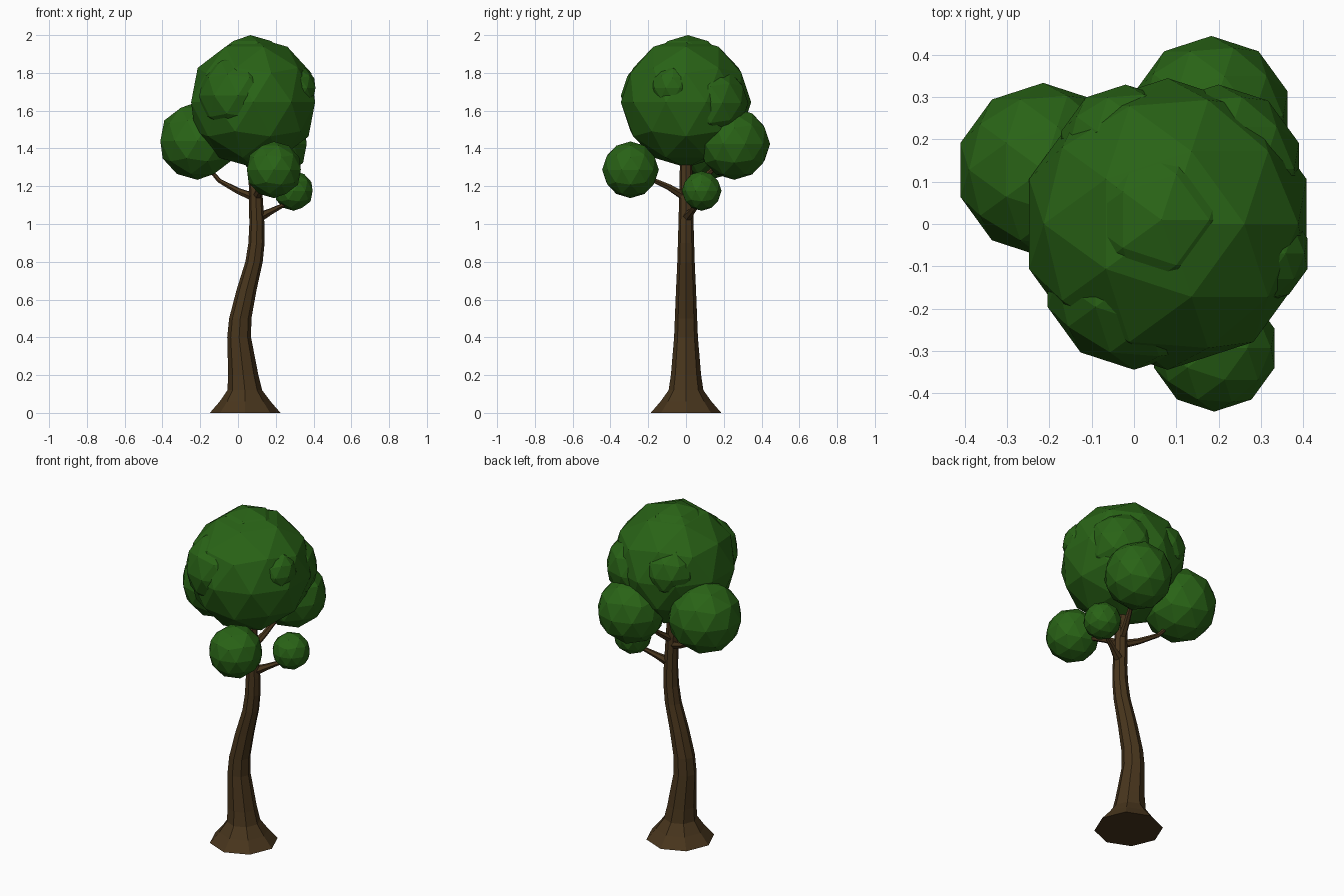
import bpy, bmesh, math
from mathutils import Vector

if "Cube" in bpy.data.objects:
    bpy.data.objects.remove(bpy.data.objects["Cube"])


def material(name, rgb):
    m = bpy.data.materials.new(name)
    m.diffuse_color = (*rgb, 1)
    m.use_nodes = True
    m.node_tree.nodes["Principled BSDF"].inputs["Base Color"].default_value = m.diffuse_color
    return m


BARK = material("bark", (0.065, 0.036, 0.012))
LEAF = material("leaf", (0.022, 0.125, 0.008))


def add_object(name, bm, mat):
    bmesh.ops.recalc_face_normals(bm, faces=bm.faces)
    me = bpy.data.meshes.new(name)
    bm.to_mesh(me)
    bm.free()
    me.materials.append(mat)
    ob = bpy.data.objects.new(name, me)
    bpy.context.collection.objects.link(ob)
    return ob


def tube(name, path, sides, level=False):
    """Skin rings along a path of (x, y, z, radius); level keeps rings horizontal."""
    bm = bmesh.new()
    pts = [Vector(p[:3]) for p in path]
    rings = []
    for i, p in enumerate(pts):
        d = pts[min(i + 1, len(pts) - 1)] - pts[max(i - 1, 0)]
        d.normalize()
        u, v = Vector((1, 0, 0)), Vector((0, 1, 0))
        if not level:
            u = d.cross(Vector((0, 0, 1))).normalized()
            v = d.cross(u)
        ring = []
        for k in range(sides):
            a = 2 * math.pi * k / sides
            ring.append(bm.verts.new(p + path[i][3] * (u * math.cos(a) + v * math.sin(a))))
        rings.append(ring)
    for a, b in zip(rings, rings[1:]):
        for k in range(sides):
            n = (k + 1) % sides
            bm.faces.new((a[k], a[n], b[n], b[k]))
    bm.faces.new(rings[0])
    bm.faces.new(rings[-1])
    return add_object(name, bm, BARK)


def clump(name, x, y, z, r):
    bm = bmesh.new()
    bmesh.ops.create_icosphere(bm, subdivisions=2, radius=r)
    bmesh.ops.translate(bm, verts=bm.verts, vec=(x, y, z))
    return add_object(name, bm, LEAF)


# Trunk with flared foot and gentle S-bend
tube("trunk", [(0.038, 0, 0, 0.187), (0.038, 0, 0.06, 0.135), (0.036, 0, 0.12, 0.092),
               (0.028, 0, 0.2, 0.080), (0.006, 0, 0.4, 0.063), (0.012, 0, 0.5, 0.059),
               (0.045, 0, 0.65, 0.053), (0.085, 0, 0.8, 0.046), (0.098, 0, 0.9, 0.043),
               (0.1, 0, 1.0, 0.040), (0.092, 0, 1.2, 0.035), (0.08, 0, 1.5, 0.028)], 8, True)

# Branches reaching the four side clumps
tube("branch_left", [(0.09, 0, 1.14, 0.024), (0, 0.04, 1.175, 0.017),
                     (-0.1, 0.085, 1.23, 0.012), (-0.2, 0.125, 1.35, 0.008)], 6)
tube("branch_front", [(0.095, 0, 1.14, 0.024), (0.125, -0.09, 1.195, 0.017),
                      (0.19, -0.28, 1.28, 0.008)], 6)
tube("branch_right", [(0.1, 0, 1.03, 0.03), (0.17, 0.03, 1.065, 0.018),
                      (0.24, 0.06, 1.1, 0.012), (0.29, 0.083, 1.17, 0.008)], 6)
tube("branch_back", [(0.09, 0, 1.17, 0.024), (0.12, 0.08, 1.23, 0.017),
                     (0.18, 0.24, 1.38, 0.008)], 6)

# Foliage: large crown, shallow bumps on it, and separate side clumps
for part in [("crown", 0.08, 0, 1.645, 0.345),
             ("crown_bump_top", 0.065, 0.01, 1.785, 0.215),
             ("crown_bump_front", 0, -0.13, 1.68, 0.215),
             ("crown_bump_back_left", -0.02, 0.17, 1.69, 0.16),
             ("crown_bump_back_right", 0.2, 0.13, 1.64, 0.2),
             ("crown_bump_right", 0.296, -0.07, 1.72, 0.12),
             ("clump_left", -0.215, 0.128, 1.44, 0.206),
             ("clump_back", 0.183, 0.255, 1.424, 0.19),
             ("clump_front", 0.19, -0.294, 1.287, 0.15),
             ("clump_right", 0.295, 0.083, 1.175, 0.105)]:
    clump(*part)
